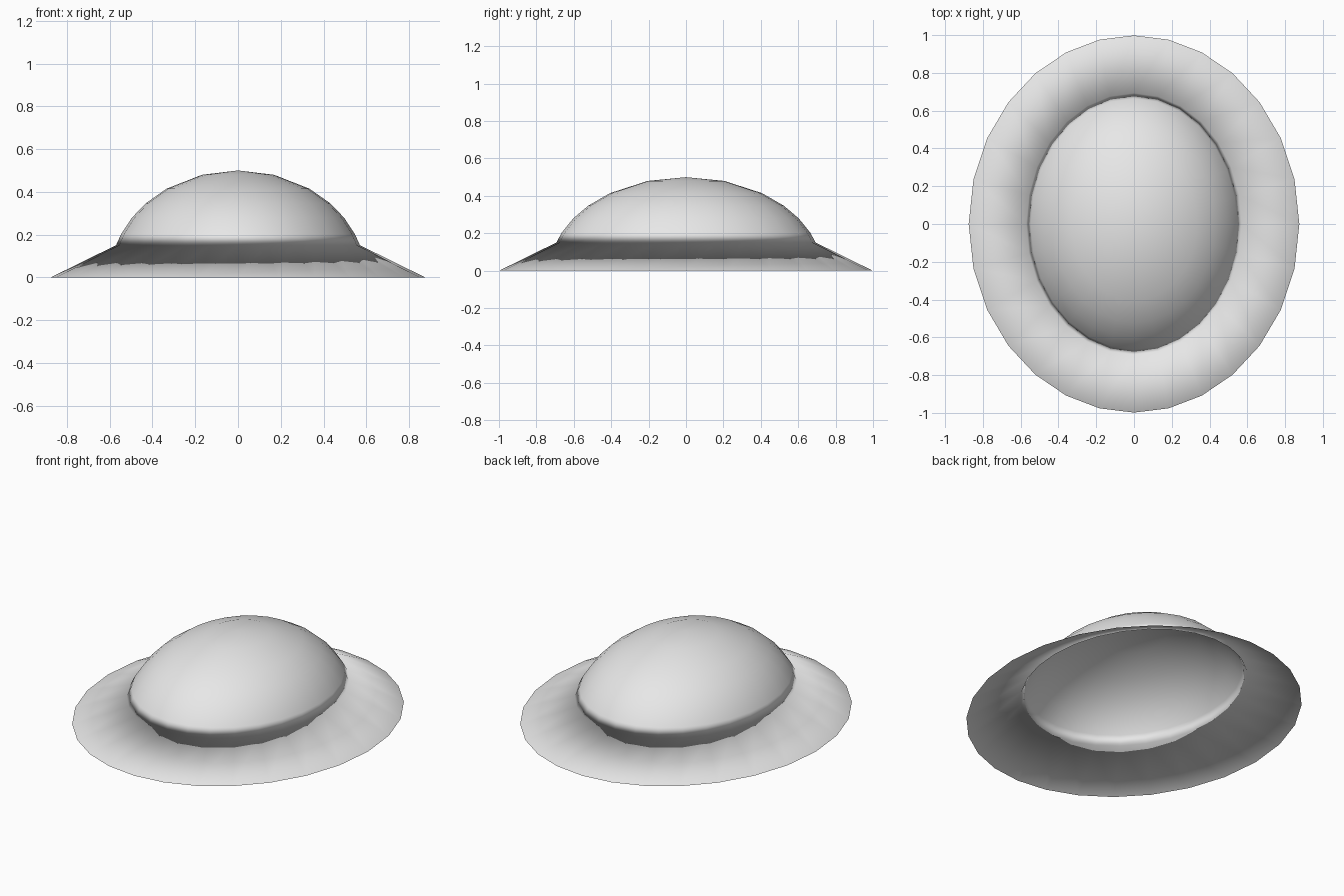
import bpy, bmesh, math

if "Cube" in bpy.data.objects:
    bpy.data.objects.remove(bpy.data.objects["Cube"])

SEGMENTS = 28
RX, RY, RZ = 0.598, 0.727, 0.5        # dome radii, ellipsoid centred on the ground
BRIM_REACH = 0.305                    # radial width of the brim
RING_ANGLES = [16.4, 34, 46, 56, 66, 72.5]   # degrees down from the crown

grey = bpy.data.materials.new("light grey")
grey.diffuse_color = (0.8, 0.8, 0.8, 1)
grey.use_nodes = True
grey.node_tree.nodes["Principled BSDF"].inputs["Base Color"].default_value = grey.diffuse_color

bm = bmesh.new()


def bridge(upper, lower, inward=False):
    """Join two rings of vertices with quads."""
    for i in range(SEGMENTS):
        j = (i + 1) % SEGMENTS
        loop = [upper[i], lower[i], lower[j], upper[j]]
        bm.faces.new(loop[::-1] if inward else loop)


# Open hollow dome: crown point and elliptical rings
crown = bm.verts.new((0, 0, RZ))
rings = []
for angle in RING_ANGLES:
    a = math.radians(angle)
    ring = []
    for i in range(SEGMENTS):
        t = math.tau * i / SEGMENTS
        ring.append(bm.verts.new((RX * math.sin(a) * math.cos(t),
                                  RY * math.sin(a) * math.sin(t),
                                  RZ * math.cos(a))))
    rings.append(ring)
for i in range(SEGMENTS):
    bm.faces.new((crown, rings[0][i], rings[0][(i + 1) % SEGMENTS]))
for upper, lower in zip(rings, rings[1:]):
    bridge(upper, lower)

# Thin sloping brim, facing the underside
edge = []
for v in rings[-1]:
    r = math.hypot(v.co.x, v.co.y)
    k = (r + BRIM_REACH) / r
    edge.append(bm.verts.new((v.co.x * k, v.co.y * k, 0)))
bridge(rings[-1], edge, inward=True)

# Smooth shading across the whole shell
for f in bm.faces:
    f.smooth = True
mesh = bpy.data.meshes.new("domed_shell_with_brim")
bm.to_mesh(mesh)
bm.free()
mesh.materials.append(grey)
shell = bpy.data.objects.new("domed_shell_with_brim", mesh)
bpy.context.collection.objects.link(shell)
